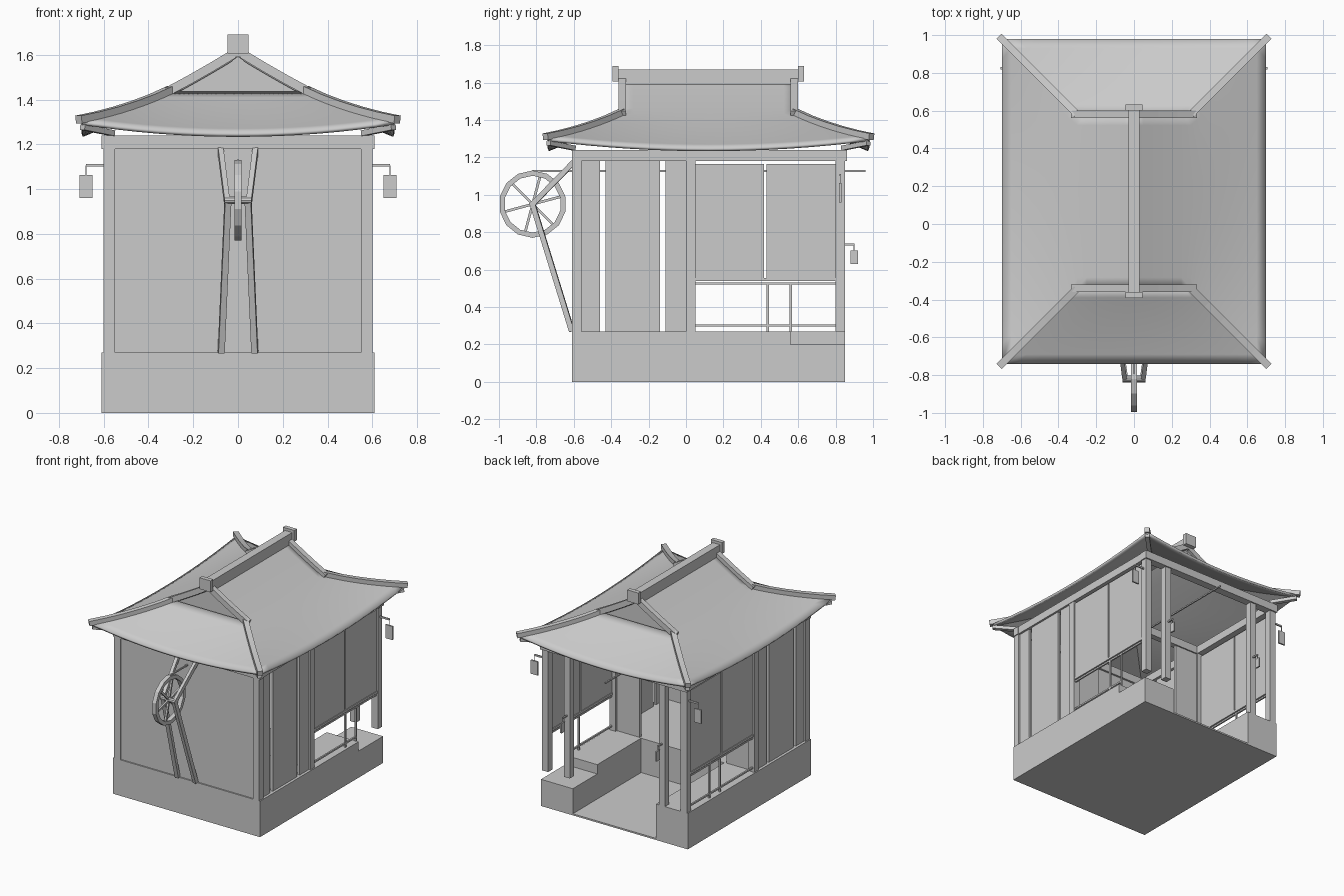
import bpy, bmesh, math
from mathutils import Vector, Matrix

if "Cube" in bpy.data.objects:
    bpy.data.objects.remove(bpy.data.objects["Cube"])

CY = 0.12                       # roof centre in y


def mesh_object(name, bm):
    bmesh.ops.recalc_face_normals(bm, faces=bm.faces)
    me = bpy.data.meshes.new(name)
    bm.to_mesh(me)
    bm.free()
    ob = bpy.data.objects.new(name, me)
    bpy.context.collection.objects.link(ob)
    return ob


def box(name, x0, x1, y0, y1, z0, z1):
    bm = bmesh.new()
    size = Matrix.Diagonal((abs(x1 - x0), abs(y1 - y0), abs(z1 - z0), 1))
    mid = Matrix.Translation(((x0 + x1) / 2, (y0 + y1) / 2, (z0 + z1) / 2))
    bmesh.ops.create_cube(bm, size=1, matrix=mid @ size)
    return mesh_object(name, bm)


def bar(name, pts, w, h):
    """Rectangular beam swept through points, h measured upwards."""
    pts = [Vector(p) for p in pts]
    bm = bmesh.new()
    rings = []
    for i, p in enumerate(pts):
        t = (pts[min(i + 1, len(pts) - 1)] - pts[max(i - 1, 0)]).normalized()
        side = t.cross(Vector((0, 0, 1)))
        side = side.normalized() if side.length > 1e-4 else Vector((1, 0, 0))
        up = side.cross(t)
        rings.append([bm.verts.new(p + side * a * w / 2 + up * b * h / 2)
                      for a, b in ((-1, -1), (1, -1), (1, 1), (-1, 1))])
    for r, s in zip(rings, rings[1:]):
        for k in range(4):
            bm.faces.new((r[k], r[(k + 1) % 4], s[(k + 1) % 4], s[k]))
    bm.faces.new(rings[0])
    bm.faces.new(rings[-1])
    return mesh_object(name, bm)


# Stone base: solid front part, two side platforms, thin sunken floor
box("base_front", -.61, .61, -.61, .04, 0, .27)
box("base_left_platform", -.61, -.345, .04, .85, 0, .27)
box("base_right_platform", .345, .61, .04, .56, 0, .27)
box("base_right_step", .345, .61, .56, .85, 0, .2)
box("base_floor", -.345, .345, .04, .85, 0, .012)

# Front wall and top beams
box("front_wall", -.55, .55, -.60, -.575, .27, 1.18)
box("front_beam", -.61, .61, -.61, -.56, 1.18, 1.24)
box("back_beam", -.61, .61, .80, .86, 1.18, 1.24)
box("middle_beam", -.56, .56, 0, .045, 1.18, 1.24)

# Side walls, posts, hanging screens and hangers, mirrored
for s, side in ((-1, "left"), (1, "right")):
    box(side + "_side_beam", s * .55, s * .605, -.56, .80, 1.18, 1.24)
    for n, y0 in (("front", -.61), ("middle", 0), ("back", .80)):
        box(f"{side}_{n}_post", s * .55, s * .602, y0, y0 + .05, .27, 1.18)
    box(side + "_inner_back_post", s * .37, s * .42, .80, .85, .27, 1.18)
    for i, (y0, y1) in enumerate(((-.56, -.46), (-.43, -.14), (-.11, 0))):
        box(f"{side}_wall_panel_{i}", s * .57, s * .59, y0, y1, .27, 1.18)
    box(side + "_partition", s * .36, s * .56, .015, .035, .27, 1.18)
    for i, (y0, y1) in enumerate(((.05, .418), (.43, .80))):
        box(f"{side}_screen_{i}", s * .58, s * .592, y0, y1, .55, 1.165)
    box(side + "_screen_rail", s * .575, s * .597, .05, .80, .538, .555)
    box(side + "_hand_rail", s * .58, s * .592, .05, .80, .52, .532)
    end = .56 if s > 0 else .80
    box(side + "_low_rail", s * .58, s * .592, .05, end, .295, .307)
    for i, y in enumerate((.437, .56)):
        box(f"{side}_baluster_{i}", s * .58, s * .592, y - .006, y + .006, .27, .525)
    box(side + "_sign_arm", s * .59, s * .68, .82, .83, 1.10, 1.112)
    box(side + "_sign_cord", s * .677, s * .681, .823, .827, 1.06, 1.105)
    box(side + "_sign", s * .65, s * .708, .819, .831, .96, 1.062)
    box(side + "_back_sign_arm", s * .39, s * .40, .84, .90, .73, .74)
    box(side + "_back_sign_cord", s * .393, s * .397, .896, .9, .70, .735)
    box(side + "_back_sign", s * .389, s * .401, .88, .92, .63, .703)


# Curved hip-and-gable roof
def height(d, v):
    return 1.25 + .40 * d + .16 * d * d + .055 * v * v * max(0, 1 - d / .4) ** 1.5


def slope_point(kind, s, d, v):
    if kind == "side":
        run = .86 - d if d < .4 else .46
        return Vector((s * (.7 - d), CY + v * run, height(d, v)))
    return Vector((v * (.7 - d), CY + s * (.86 - d), height(d, v)))


bm = bmesh.new()
N = 16
for kind, depth, rows in (("side", .7, 14), ("end", .4, 8)):
    for s in (-1, 1):
        grid = [[bm.verts.new(slope_point(kind, s, depth * i / rows, 2 * j / N - 1))
                 for j in range(N + 1)] for i in range(rows + 1)]
        for a, b in zip(grid, grid[1:]):
            for j in range(N):
                bm.faces.new((a[j], a[j + 1], b[j + 1], b[j]))
bmesh.ops.remove_doubles(bm, verts=bm.verts, dist=.0005)
bmesh.ops.recalc_face_normals(bm, faces=bm.faces)
for f in bm.faces:
    f.smooth = True
roof = mesh_object("roof", bm)
up_sum = sum(p.normal.z for p in roof.data.polygons)
mod = roof.modifiers.new("thickness", "SOLIDIFY")
mod.thickness = .018
mod.offset = -1 if up_sum > 0 else 1
bpy.context.view_layer.objects.active = roof
roof.select_set(True)
bpy.ops.object.shade_smooth_by_angle(angle=math.radians(30))

# Gables, verge beams, hip beams and corner brackets
for e, end in ((-1, "front"), (1, "back")):
    y = CY + e * .45
    bm = bmesh.new()
    bm.faces.new([bm.verts.new(p) for p in
                  ((-.3, y, 1.43), (.3, y, 1.43), (0, y, 1.60))])
    mesh_object(end + "_gable", bm)
    for s, side in ((-1, "left"), (1, "right")):
        verge = [(s * x, CY + e * .46, height(.7 - x, 0) + .008)
                 for x in (.02, .12, .22, .325)]
        bar(f"{end}_{side}_verge_beam", verge, .04, .04)
        hip = []
        for i in range(6):
            d = .4 - .412 * i / 5
            hip.append((s * (.7 - d), CY + e * (.86 - d), height(d, 1) + .008))
        bar(f"{end}_{side}_hip_beam", hip, .038, .035)
        bar(f"{end}_{side}_corner_bracket",
            [(s * .56, CY + e * .72, 1.25), (s * .695, CY + e * .855, 1.277)], .03, .025)

# Main ridge with end blocks
box("ridge", -.03, .03, -.36, .60, 1.59, 1.67)
box("ridge_front_block", -.046, .046, -.392, -.36, 1.605, 1.69)
box("ridge_back_block", -.046, .046, .60, .632, 1.605, 1.69)

# Pulley wheel on the front
WC = Vector((0, -.82, .95))
bm = bmesh.new()
rings = []
for k in range(14):
    a = 2 * math.pi * (k + .5) / 14
    rings.append([bm.verts.new(WC + Vector((x, r * math.cos(a), r * math.sin(a))))
                  for x, r in ((-.016, .18), (.016, .18), (.016, .152), (-.016, .152))])
for k in range(14):
    p, q = rings[k], rings[(k + 1) % 14]
    for j in range(4):
        bm.faces.new((p[j], p[(j + 1) % 4], q[(j + 1) % 4], q[j]))
mesh_object("wheel_rim", bm)
for k in range(6):
    a = math.radians(15 + 60 * k)
    bar(f"wheel_spoke_{k}", [WC, WC + Vector((0, math.cos(a), math.sin(a))) * .16], .014, .014)
bm = bmesh.new()
bmesh.ops.create_cone(bm, cap_ends=True, segments=10, radius1=.018, radius2=.018, depth=.12,
                      matrix=Matrix.Translation(WC) @ Matrix.Rotation(math.pi / 2, 4, 'Y'))
mesh_object("wheel_axle", bm)
for s, side in ((-1, "left"), (1, "right")):
    bar(side + "_lower_strut", [(s * .075, -.61, .27), (s * .045, -.82, .95)], .028, .028)
    bar(side + "_upper_strut", [(s * .078, -.60, 1.175), (s * .05, -.82, .95)], .024, .028)
box("pulley_rope", -.005, .005, -.82, .96, 1.122, 1.132)
